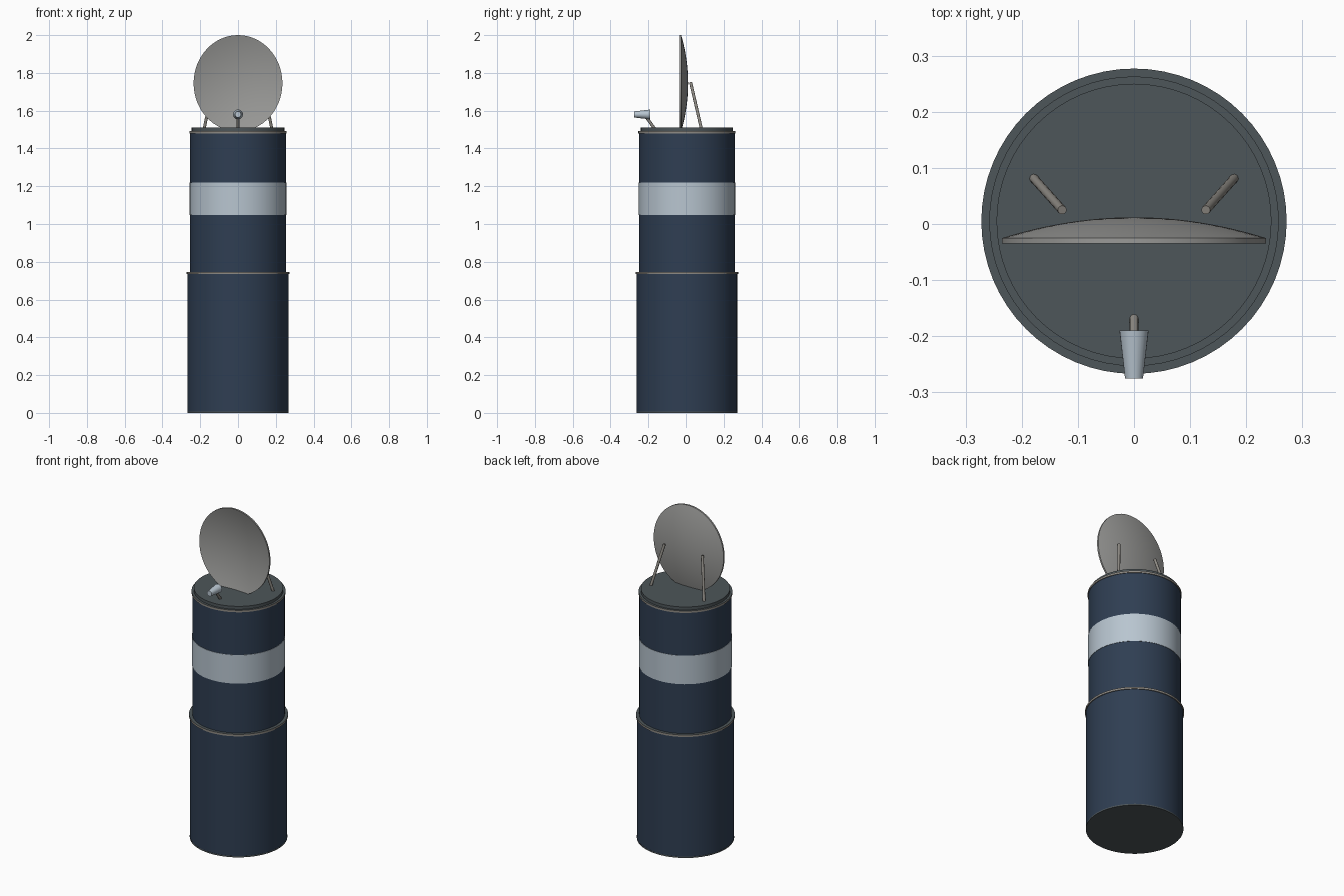
import bpy, bmesh, math
from mathutils import Vector

if "Cube" in bpy.data.objects:
    bpy.data.objects.remove(bpy.data.objects["Cube"], do_unlink=True)


def material(name, r, g, b):
    m = bpy.data.materials.new(name)
    m.use_nodes = True
    m.diffuse_color = (r, g, b, 1)
    bsdf = m.node_tree.nodes["Principled BSDF"]
    bsdf.inputs["Base Color"].default_value = (r, g, b, 1)
    bsdf.inputs["Roughness"].default_value = 0.6
    return m


NAVY = material("navy", 0.028, 0.048, 0.085)
PALE = material("pale grey blue", 0.48, 0.56, 0.63)
DARK = material("dark slate", 0.075, 0.092, 0.1)
WARM = material("warm grey metal", 0.27, 0.255, 0.23)
DISH = material("dish grey", 0.32, 0.32, 0.31)
CY = 0.005  # body axis


def finish(name, bm, mats, angle=35):
    bmesh.ops.remove_doubles(bm, verts=bm.verts, dist=1e-6)
    bmesh.ops.recalc_face_normals(bm, faces=bm.faces)
    mesh = bpy.data.meshes.new(name)
    bm.to_mesh(mesh)
    bm.free()
    for m in mats:
        mesh.materials.append(m)
    ob = bpy.data.objects.new(name, mesh)
    bpy.context.collection.objects.link(ob)
    bpy.ops.object.select_all(action="DESELECT")
    ob.select_set(True)
    bpy.context.view_layer.objects.active = ob
    bpy.ops.object.shade_smooth_by_angle(angle=math.radians(angle))
    return ob


def lathe(name, profile, mats, steps=64):
    """Spin (radius, z) points around the local z axis."""
    bm = bmesh.new()
    verts = [bm.verts.new((r, 0, z)) for r, z in profile]
    edges = [bm.edges.new(pair) for pair in zip(verts, verts[1:])]
    bmesh.ops.spin(bm, geom=verts + edges, cent=(0, 0, 0), axis=(0, 0, 1),
                   angle=math.tau, steps=steps, use_duplicate=False)
    return finish(name, bm, mats)


def drum(name, radius, bottom, top, mat, top_mat=None):
    ob = lathe(name, [(0, bottom), (radius, bottom), (radius, top), (0, top)],
               [mat, top_mat or mat])
    ob.location.y = CY
    for f in ob.data.polygons:
        if f.normal.z > 0.5:
            f.material_index = 1
    return ob


def rod(name, start, end, r1, r2, mat, sides=12):
    a, b = Vector(start), Vector(end)
    bm = bmesh.new()
    bmesh.ops.create_cone(bm, cap_ends=True, segments=sides, radius1=r1,
                          radius2=r2, depth=(b - a).length)
    ob = finish(name, bm, [mat])
    ob.location = (a + b) / 2
    ob.rotation_mode = "QUATERNION"
    ob.rotation_quaternion = (b - a).to_track_quat("Z", "Y")
    return ob


# Two-stage drum body with metal rings and a lid
drum("base_plate", 0.268, 0, 0.008, DARK)
drum("lower_body", 0.267, 0.008, 0.737, NAVY)
drum("lower_ring", 0.272, 0.735, 0.747, WARM, DARK)
drum("upper_body", 0.254, 0.74, 1.482, NAVY)
drum("pale_band", 0.256, 1.047, 1.22, PALE)
drum("upper_ring", 0.258, 1.48, 1.492, WARM, DARK)
drum("lid", 0.245, 1.49, 1.51, DARK)

# Reflector: shallow concave shell, slightly taller than wide
N = 12
outer = [(i / N, -0.012 + 0.037 * (i / N) ** 2) for i in range(N + 1)]
inner = [(i / N, -0.004 + 0.039 * (i / N) ** 2) for i in range(N, -1, -1)]
dish = lathe("reflector_dish", outer + inner, [DISH])
dish.scale = (0.235, 0.255, 1)
dish.rotation_euler.x = math.pi / 2
dish.location.z = 1.745

# Rear struts
for side, s in (("left", 1), ("right", -1)):
    rod(side + "_strut", (s * 0.18, 0.083, 1.5), (s * 0.128, 0.025, 1.75),
        0.008, 0.008, WARM)

# Feed horn on its short arm
rod("feed_arm", (0, -0.167, 1.505), (0, -0.215, 1.572), 0.008, 0.008, WARM)
rod("feed_horn", (0, -0.19, 1.58), (0, -0.275, 1.58), 0.026, 0.016, PALE, 24)
